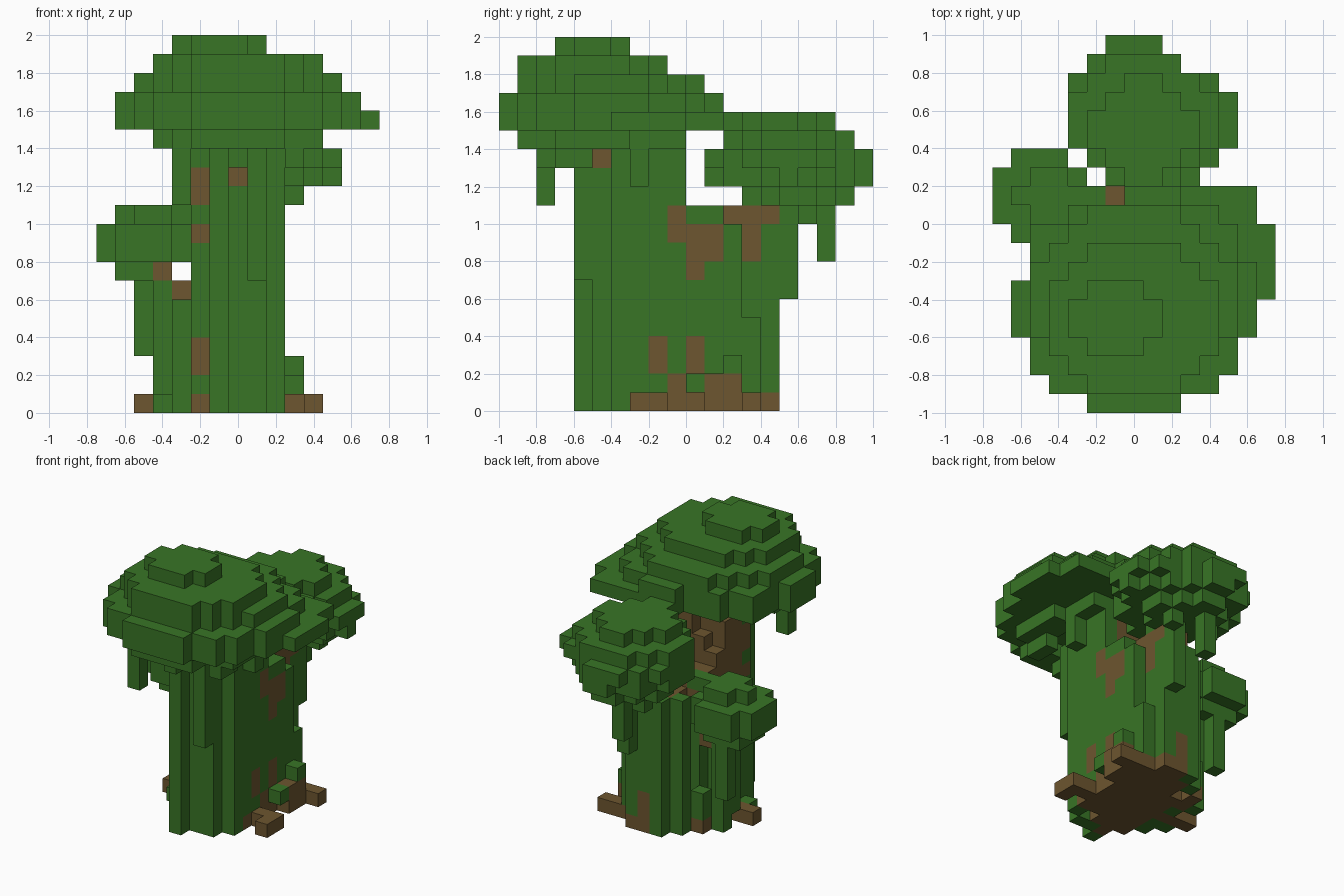
import bpy
import bmesh
from mathutils import Vector

CELL = 0.1
cells = {}  # grid cell -> part name; x cells are centred on x = 0, y and z cells start at 0

cube = bpy.data.objects.get("Cube")
if cube:
    bpy.data.objects.remove(cube, do_unlink=True)


def span(limits):
    """A single index or an inclusive (first, last) pair."""
    first, last = (limits, limits) if isinstance(limits, int) else limits
    return range(first, last + 1)


def block(part, x, y, z):
    for i in span(x):
        for j in span(y):
            for k in span(z):
                cells[i, j, k] = part


def disc(part, x, y, z, fill=1):
    """Elliptical slab inside the given inclusive ranges; a lower fill trims its corners."""
    cx, cy = sum(x) / 2, sum(y) / 2
    rx, ry = (x[1] - x[0] + 1) / 2, (y[1] - y[0] + 1) / 2
    for i in span(x):
        for j in span(y):
            if ((i - cx) / rx) ** 2 + ((j - cy) / ry) ** 2 <= fill:
                block(part, i, j, z)


def carve(x, y, z):
    """Nibble cells away to break up the round outlines."""
    for i in span(x):
        for j in span(y):
            for k in span(z):
                cells.pop((i, j, k), None)


# Trunk: a long oval base, then a narrower fork under the large crown
disc("trunk", (-2, 1), (-5, 4), (0, 9))
block("trunk", (-1, 1), (-5, -1), (10, 14))
block("trunk", -2, (-4, -1), (10, 14))
carve((-2, -1), -1, (13, 14))
carve(-2, -1, 12)
carve(-2, -2, 14)

# Branches that carry the back and side crowns
block("branches", (-2, 1), (0, 1), 9)
block("branches", (-2, 0), 0, 10)
block("branches", -1, 1, 10)
block("branches", (0, 1), (2, 4), 10)
block("branches", (0, 1), 4, 11)
block("branches", -3, (0, 1), 6)

# Roots spreading at the ground
disc("roots", (-3, 2), (-4, 4), 0)
block("roots", 3, -2, 0)
block("roots", 4, (-3, -2), 0)
block("roots", (3, 4), 3, 0)
block("roots", (-5, -3), -1, 0)
block("roots", -3, 2, 0)
block("roots", 2, (-3, 3), 0)
block("roots", 1, 4, 0)
block("roots", 3, (1, 2), (0, 1))

# Front vines
block("vines", -1, -6, (0, 13))
block("vines", 1, -6, (7, 13))
block("vines", (0, 1), -5, (0, 13))
block("trunk", 0, -5, 12)
block("trunk", 1, -5, 13)

# Right side vines, leaving patches of bark
block("vines", 2, (-4, -1), (0, 14))
block("vines", 2, (0, 2), (1, 9))
block("vines", 2, (0, 1), 10)
block("trunk", 2, (-3, -1), 0)
block("trunk", 2, -1, 1)
block("trunk", 2, -2, (2, 3))
block("trunk", 2, 0, (2, 3))
block("trunk", 2, 0, (7, 9))
block("trunk", 2, 1, (8, 9))
block("trunk", 2, -1, (9, 10))

# Left side vines, leaving patches of bark
block("vines", -2, -4, (1, 14))
block("vines", -2, (-3, -2), (1, 8))
block("vines", -3, (-3, -2), (0, 5))
block("vines", -3, 0, (0, 5))
block("vines", -4, -2, 0)
block("vines", -4, 0, (1, 6))
block("vines", -4, 1, (0, 6))
block("vines", -5, 2, (3, 6))
for low, high in ((0, 0), (2, 3), (9, 9), (11, 12)):
    block("trunk", -2, -4, (low, high))

# Back vines
block("vines", -2, 3, (0, 9))
block("vines", -2, 1, (2, 7))
block("vines", -1, 4, (0, 9))
block("vines", 0, 4, (3, 9))
block("vines", 1, 3, (1, 7))
block("trunk", 1, 3, (8, 9))
block("vines", 1, 4, (1, 9))
block("vines", 1, 5, (6, 10))

# Low shrubs over the roots
block("shrubs", 2, 3, (1, 4))
block("shrubs", 3, 2, 2)
block("shrubs", 3, 0, 1)
block("shrubs", -3, 2, (1, 2))

# Large crown, with a ragged curtain below its rim
block("large_crown", (-2, 2), (-9, -8), 14)
block("large_crown", (-4, -3), (-7, -5), 14)
block("large_crown", (3, 4), (-7, -4), 14)
block("large_crown", (2, 3), (-2, -1), 14)
disc("large_crown", (-6, 6), (-10, 1), (15, 16))
block("large_crown", (6, 7), (-4, -1), 15)
block("large_crown", (1, 6), (0, 1), 15)
disc("large_crown", (-5, 5), (-9, 0), 17)
disc("large_crown", (-4, 4), (-9, -2), 18)
disc("large_crown", (-3, 1), (-7, -4), 19)
carve(-6, -3, (15, 16))
carve((-2, -1), 1, (15, 16))
carve((-5, -4), 0, (15, 16))

# Back crown
disc("back_crown", (-2, 3), (3, 8), 11, 0.85)
disc("back_crown", (-3, 4), (1, 9), 12, 0.85)
disc("back_crown", (-3, 4), (1, 9), 13)
block("back_crown", 5, (4, 6), 13)
block("back_crown", 5, 5, 12)
disc("back_crown", (-3, 4), (2, 8), 14, 0.9)
disc("back_crown", (-2, 3), (2, 7), 15, 0.8)
carve(2, 9, (12, 13))
carve(3, 8, (11, 15))
carve(-1, 1, (12, 13))

# Side crown
disc("side_crown", (-6, -4), (0, 2), 7)
disc("side_crown", (-7, -3), (-1, 3), (8, 9))
disc("side_crown", (-6, -3), (0, 2), 10)
block("side_crown", -2, 1, 10)
block("branches", -4, (0, 1), 7)

# Open gaps between the three crowns
carve(-3, 3, (0, 15))
carve(-2, 2, (0, 15))

# Vines hanging from the crowns
block("hanging_vines", -3, -8, (11, 14))
block("hanging_vines", 0, (-8, -7), 13)
block("hanging_vines", 3, (-7, -6), 13)
block("hanging_vines", 3, -3, (12, 14))
block("hanging_vines", 0, 7, (8, 10))
block("hanging_vines", -1, 6, 10)
block("hanging_vines", 2, 6, 10)


def material(name, color):
    mat = bpy.data.materials.new(name)
    mat.use_nodes = True
    mat.diffuse_color = color
    mat.node_tree.nodes["Principled BSDF"].inputs["Base Color"].default_value = color
    return mat


leaf = material("leaf green", (0.04, 0.178, 0.019, 1))
bark = material("bark brown", (0.153, 0.092, 0.029, 1))

DIRECTIONS = [Vector(axis) * sign
              for axis in ((1, 0, 0), (0, 1, 0), (0, 0, 1)) for sign in (1, -1)]


def build(part):
    """Skin the part's cells with only the faces open to the air."""
    bm = bmesh.new()
    for cell in [c for c, owner in cells.items() if owner == part]:
        middle = Vector(cell) + Vector((0, 0.5, 0.5))
        for normal in DIRECTIONS:
            beside = tuple(int(v) for v in Vector(cell) + normal)
            if beside in cells:
                continue
            u = normal.yzx
            v = normal.cross(u)
            corners = [middle + (normal + a * u + b * v) / 2
                       for a, b in ((-1, -1), (1, -1), (1, 1), (-1, 1))]
            bm.faces.new([bm.verts.new(c * CELL) for c in corners])
    bmesh.ops.remove_doubles(bm, verts=bm.verts, dist=CELL / 100)
    mesh = bpy.data.meshes.new(part)
    bm.to_mesh(mesh)
    bm.free()
    mesh.materials.append(bark if part in ("trunk", "branches", "roots") else leaf)
    bpy.context.collection.objects.link(bpy.data.objects.new(part, mesh))


for part in sorted(set(cells.values())):
    build(part)
